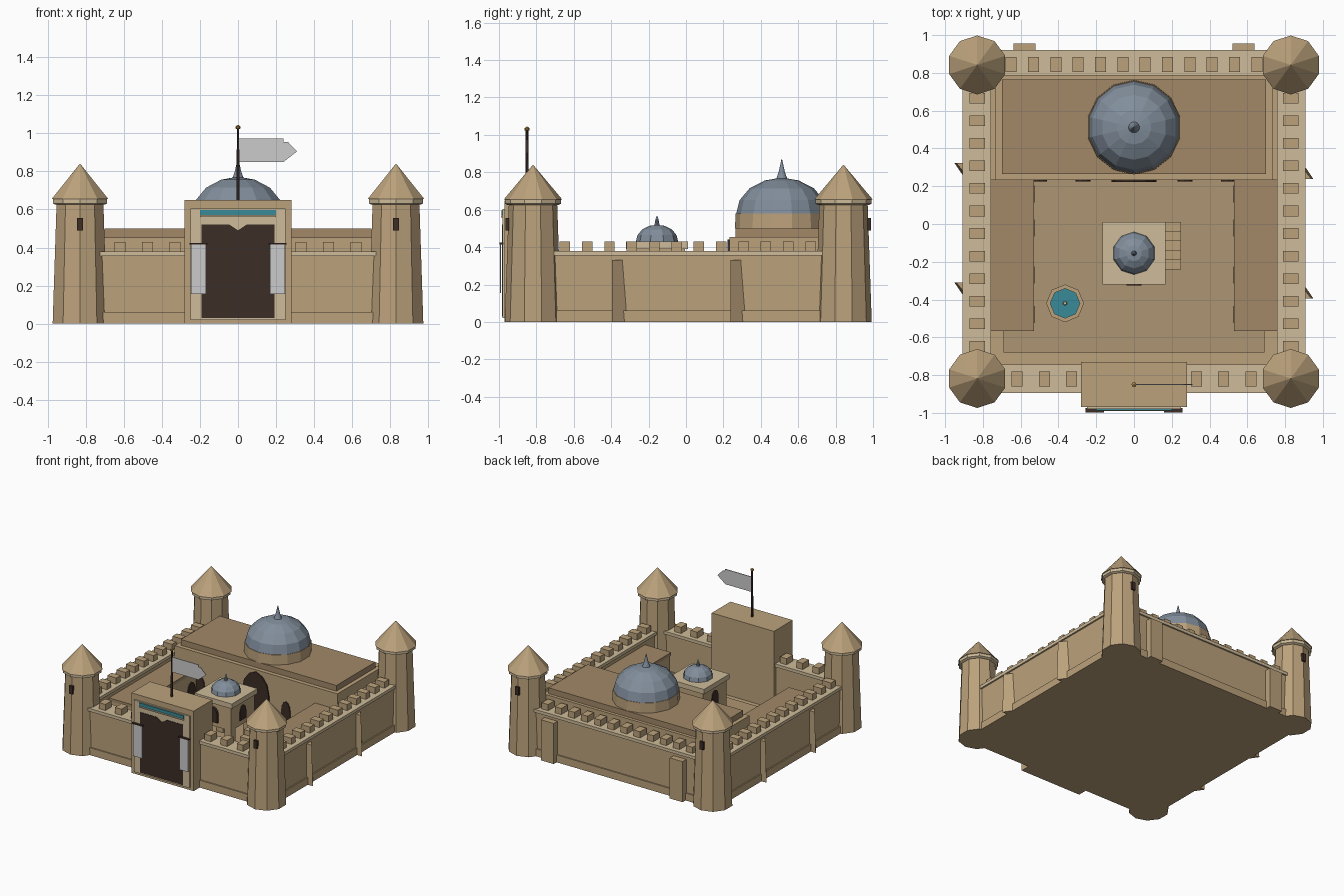
import bpy, bmesh, math

if "Cube" in bpy.data.objects:
    bpy.data.objects.remove(bpy.data.objects["Cube"])


def mat(name, r, g, b):
    m = bpy.data.materials.new(name)
    m.diffuse_color = (r, g, b, 1)
    m.use_nodes = True
    m.node_tree.nodes["Principled BSDF"].inputs["Base Color"].default_value = m.diffuse_color
    return m


SAND = mat("sandstone", 0.50, 0.36, 0.20)
PALE = mat("pale_stone", 0.62, 0.50, 0.32)
ROOF = mat("roof_clay", 0.36, 0.25, 0.14)
FLOOR = mat("court_floor", 0.42, 0.30, 0.17)
BLUE = mat("dome_blue", 0.22, 0.27, 0.33)
DARK = mat("dark_opening", 0.045, 0.026, 0.02)
TEAL = mat("teal", 0.04, 0.26, 0.32)
GOLD = mat("brass", 0.40, 0.24, 0.06)


def finish(name, bm, m):
    bmesh.ops.recalc_face_normals(bm, faces=bm.faces)
    me = bpy.data.meshes.new(name)
    bm.to_mesh(me)
    bm.free()
    if m:
        me.materials.append(m)
    ob = bpy.data.objects.new(name, me)
    bpy.context.collection.objects.link(ob)
    return ob


def loft(name, rings, m):
    """Join rings of equal point count and cap both ends."""
    bm = bmesh.new()
    vs = [[bm.verts.new(p) for p in r] for r in rings]
    n = len(vs[0])
    for a, b in zip(vs, vs[1:]):
        for i in range(n):
            j = (i + 1) % n
            bm.faces.new((a[i], a[j], b[j], b[i]))
    bm.faces.new(vs[0])
    bm.faces.new(vs[-1])
    bmesh.ops.remove_doubles(bm, verts=bm.verts, dist=1e-5)
    return finish(name, bm, m)


def box(name, x0, x1, y0, y1, z0, z1, m):
    r = [(x0, y0), (x1, y0), (x1, y1), (x0, y1)]
    return loft(name, [[(x, y, z) for x, y in r] for z in (z0, z1)], m)


def lathe(name, cx, cy, profile, n, m):
    """Low-poly turned shape with a corner facing +y."""
    rings = [[(cx + r * math.sin(math.tau * i / n), cy + r * math.cos(math.tau * i / n), z)
              for i in range(n)] for r, z in profile]
    return loft(name, rings, m)


def plate(name, pts, d0, d1, axis, m):
    """Upright outline extruded along y (axis 'y') or x (axis 'x')."""
    f = (lambda u, z, d: (u, d, z)) if axis == 'y' else (lambda u, z, d: (d, u, z))
    return loft(name, [[f(u, z, d) for u, z in pts] for d in (d0, d1)], m)


def arch(c, w, z0, spring, top):
    """Pointed arch outline."""
    right = [(w, z0), (w, spring), (w * .85, spring + (top - spring) * .5),
             (w * .5, spring + (top - spring) * .83)]
    return [(c + u, z) for u, z in right] + [(c, top)] + [(c - u, z) for u, z in reversed(right)]


def dome(name, cx, cy, r, z0, h, tip, n):
    prof = [(r * math.cos(math.radians(a)), z0 + h * math.sin(math.radians(a))) for a in (0, 22, 45, 68)]
    zt = z0 + h
    prof += [(r * .12, zt - .003), (r * .07, zt + .03), (.0015, tip)]
    return lathe(name, cx, cy, prof, n, BLUE)


# Base and courtyard floor
box("base_slab", -.89, .89, -.87, .90, 0, .02, SAND)
box("court_floor", -.69, .69, -.68, .75, .02, .03, FLOOR)

# Curtain walls: plinth, body, coping
MID = .012
for s, side in ((-1, "left"), (1, "right")):
    def sx(name, a, b, z0, z1, m):
        box(side + name, min(s * a, s * b), max(s * a, s * b), -.76, .79, z0, z1, m)
    sx("_wall_plinth", .76, .905, 0, .06, SAND)
    sx("_wall", .77, .895, .06, .355, SAND)
    sx("_wall_coping", .757, .908, .355, .38, PALE)
    for k in range(12):
        y = -.648 + .1195 * k
        box(side + "_merlon", s * .83 - .04, s * .83 + .04, y - .028, y + .028, .38, .43, SAND)
    # Wedge buttresses
    for y in (-.353, .28):
        rings = [[(s * .89, y - .042 * s, z), (s * tip, y - .042 * s, z), (s * .89, y + t * s, z)]
                 for z, tip, t in ((0, .95, .046), (.33, .94, .02))]
        loft(side + "_buttress", rings, SAND)
    # Back buttresses
    box("back_buttress", s * .58 - .058, s * .58 + .058, .89, .955, 0, .33, SAND)

for s, side in ((-1, "front"), (1, "back")):
    def sy(name, a, b, z0, z1, m):
        ys = sorted((MID + s * a, MID + s * b))
        box(side + name, -.78, .78, *ys, z0, z1, m)
    sy("_wall_plinth", .76, .905, 0, .06, SAND)
    sy("_wall", .77, .895, .06, .355, SAND)
    sy("_wall_coping", .757, .908, .355, .38, PALE)
    xs = [-.65 + .1182 * k for k in range(12)] if s > 0 else [-.62, -.475, -.33, .33, .475, .62]
    for x in xs:
        box(side + "_merlon", x - .029, x + .029, MID + s * .832 - .04, MID + s * .832 + .04, .38, .43, SAND)

    # Corner towers
    for x in (-.83, .83):
        y = MID + s * .83
        lathe("tower", x, y, [(.151, 0), (.129, .64)], 10, SAND)
        lathe("tower_collar", x, y, [(.135, .625), (.15, .632), (.15, .66)], 10, PALE)
        lathe("tower_roof", x, y, [(.156, .655), (.001, .84)], 10, SAND)
        box("tower_slit", x - .015, x + .015, y + s * .13 - .016, y + s * .13 + .016, .49, .555, DARK)

# Gatehouse
box("gate_block", -.28, .28, -.97, -.73, 0, .65, SAND)
box("gate_frame", -.25, .25, -.98, -.96, .02, .605, PALE)
plate("gate_opening", [(-.192, .03), (.192, .03), (.192, .52), (.045, .52), (0, .49), (-.045, .52), (-.192, .52)],
      -.984, -.96, 'y', DARK)
box("gate_tile_band", -.2, .2, -.987, -.96, .572, .597, TEAL)
box("gate_band_edge", -.2, .2, -.989, -.96, .559, .568, PALE)
for s in (-1, 1):
    box("banner", s * .208 - .04, s * .208 + .04, -.994, -.99, .155, .415, None)
    box("banner_rod", s * .208 - .048, s * .208 + .048, -.998, -.975, .415, .424, DARK)

# Flag
lathe("flag_pole", 0, -.85, [(.009, .65), (.007, 1.025)], 6, DARK)
lathe("flag_finial", 0, -.85, [(.001, 1.018), (.013, 1.025), (.013, 1.036), (.001, 1.045)], 8, GOLD)
plate("flag", [(.005, .85), (.24, .85), (.25, .858), (.31, .905), (.262, .955), (.24, .955), (.24, .972), (.005, .972)],
      -.853, -.847, 'y', None)

# Main hall with dome
box("hall", -.76, .76, .232, .80, .02, .37, SAND)
box("hall_upper", -.732, .732, .232, .79, .37, .453, SAND)
box("hall_roof", -.70, .70, .265, .765, .453, .50, ROOF)
lathe("dome_drum", 0, .512, [(.25, .50), (.247, .58)], 14, SAND)
dome("main_dome", 0, .512, .243, .58, .19, .87, 14)
plate("hall_main_arch", arch(0, .12, .03, .27, .44), .222, .24, 'y', DARK)
for x in (-.5, -.27, .27, .5):
    plate("hall_arch", arch(x, .04, .03, .19, .27), .224, .24, 'y', DARK)

# Side wings with doorways
for s in (-1, 1):
    xs = sorted((s * .535, s * .775))
    box("wing", *xs, -.56, .24, .02, .30, SAND)
    box("wing_roof", *sorted((s * .53, s * .765)), -.566, .235, .30, .325, ROOF)
    for y in (-.48, -.27, -.02, .16):
        plate("wing_arch", arch(y, .045, .03, .17, .24), s * .526, s * .54, 'x', DARK)

# Raised kiosk on four piers
KY = -.155
for sx_ in (-1, 1):
    for sy_ in (-1, 1):
        x, y = sx_ * .12, KY + sy_ * .12
        box("kiosk_pier", x - .03, x + .03, y - .03, y + .03, .03, .21, SAND)
box("kiosk_room", -.15, .15, KY - .15, KY + .15, .20, .39, SAND)
box("kiosk_roof", -.168, .168, KY - .165, KY + .165, .39, .43, PALE)
plate("kiosk_window", arch(0, .04, .24, .30, .36), KY - .17, KY - .14, 'y', DARK)
for s in (-1, 1):
    plate("kiosk_side_window", arch(KY, .04, .24, .30, .36), s * .14, s * .156, 'x', DARK)
dome("kiosk_dome", 0, KY, .113, .43, .09, .567, 10)
for k in range(5):
    box("kiosk_step", .15, .25, -.24 + .05 * k, -.19 + .05 * k, .03, .07 + .04 * k, SAND)

# Fountain
FX, FY = -.365, -.42
lathe("fountain_basin", FX, FY, [(.10, .03), (.10, .08), (.078, .08), (.078, .06)], 8, SAND)
lathe("fountain_water", FX, FY, [(.078, .06), (.078, .072)], 8, TEAL)
lathe("fountain_spout", FX, FY, [(.012, .06), (.009, .12)], 6, PALE)
